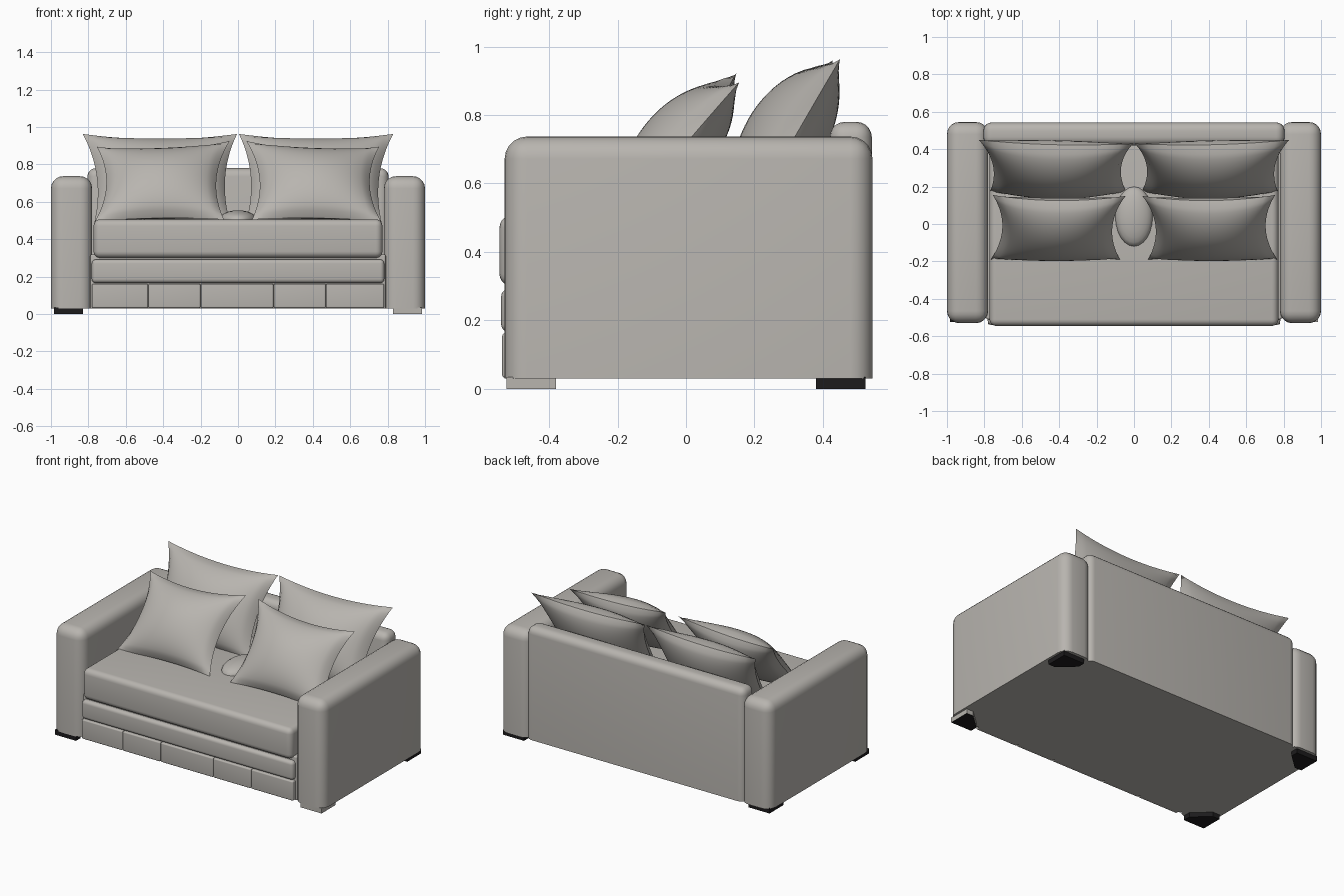
import bpy, bmesh
from mathutils import Vector

if "Cube" in bpy.data.objects:
    bpy.data.objects.remove(bpy.data.objects["Cube"], do_unlink=True)


def make_material(name, color):
    mat = bpy.data.materials.new(name)
    mat.use_nodes = True
    mat.diffuse_color = color
    bsdf = next(n for n in mat.node_tree.nodes if n.type == 'BSDF_PRINCIPLED')
    bsdf.inputs["Base Color"].default_value = color
    bsdf.inputs["Roughness"].default_value = 0.8
    return mat


fabric = make_material("warm grey fabric", (0.48, 0.46, 0.43, 1))
black = make_material("black plastic", (0.012, 0.011, 0.012, 1))


def finish(name, bm, mats, smooth=True, mirror=False):
    bmesh.ops.recalc_face_normals(bm, faces=bm.faces)
    mesh = bpy.data.meshes.new(name)
    bm.to_mesh(mesh)
    bm.free()
    for mat in mats:
        mesh.materials.append(mat)
    obj = bpy.data.objects.new(name, mesh)
    bpy.context.collection.objects.link(obj)
    if smooth:
        bpy.ops.object.select_all(action='DESELECT')
        obj.select_set(True)
        bpy.context.view_layer.objects.active = obj
        bpy.ops.object.shade_smooth_by_angle(angle=0.7)
    if mirror:
        mod = obj.modifiers.new("Mirror", 'MIRROR')
        mod.use_mirror_merge = False
    return obj


def box(name, lo, hi, radius, flat_bottom=False, mirror=False):
    """Padded block with rounded edges; the bottom rim may stay sharp."""
    lo, hi = Vector(lo), Vector(hi)
    bm = bmesh.new()
    bmesh.ops.create_cube(bm, size=1)
    for v in bm.verts:
        v.co = Vector((lo[i] + (v.co[i] + 0.5) * (hi[i] - lo[i]) for i in range(3)))
    edges = [e for e in bm.edges
             if not (flat_bottom and all(v.co.z < lo.z + 0.001 for v in e.verts))]
    bmesh.ops.bevel(bm, geom=edges, offset=radius, segments=5, profile=0.5,
                    affect='EDGES', clamp_overlap=True)
    return finish(name, bm, [fabric], mirror=mirror)


def pillow(name, corners, front, back, pinch, n=24):
    """Stuffed pillow stretched between four corners, with drawn-in edges."""
    bl, br, tr, tl = map(Vector, corners)
    normal = (br - bl).cross(tl - bl).normalized()
    bm = bmesh.new()
    for depth in (front, -back):
        rows = []
        for j in range(n + 1):
            row = []
            for i in range(n + 1):
                u, v = 2 * i / n - 1, 2 * j / n - 1
                pv = pinch * (1 if v > 0 else 0.4)
                a = (u * (1 - pinch * (1 - v * v)) + 1) / 2
                b = (v * (1 - pv * (1 - u * u)) + 1) / 2
                p = bl.lerp(br, a).lerp(tl.lerp(tr, a), b)
                puff = max(0, (1 - u * u) * (1 - v * v)) ** 0.6
                row.append(bm.verts.new(p + normal * depth * puff))
            rows.append(row)
        for j in range(n):
            for i in range(n):
                bm.faces.new((rows[j][i], rows[j][i + 1],
                              rows[j + 1][i + 1], rows[j + 1][i]))
    bmesh.ops.remove_doubles(bm, verts=bm.verts, dist=0.0001)
    return finish(name, bm, [fabric], mirror=True)


def foot(name, sx, sy, grey_sides):
    """Low corner foot with its inner corner cut off."""
    outline = [(0, 0), (0.155, 0), (0.155, 0.05), (0.05, 0.145), (0, 0.145)]
    bm = bmesh.new()
    base = bm.faces.new([bm.verts.new((sx * (0.985 - x), sy * (0.525 - y), 0))
                         for x, y in outline])
    top = bmesh.ops.extrude_face_region(bm, geom=[base])["geom"]
    for v in top:
        if isinstance(v, bmesh.types.BMVert):
            v.co.z = 0.034
    bmesh.ops.recalc_face_normals(bm, faces=bm.faces)
    for f in bm.faces:
        f.material_index = 1 if grey_sides and f.normal.z > -0.5 else 0
    return finish(name, bm, [black, fabric], smooth=False)


# Frame: arms, backrest and base
box("arms", (0.78, -0.53, 0.03), (1.0, 0.545, 0.737), 0.065, True, mirror=True)
box("backrest", (-0.805, 0.42, 0.03), (0.805, 0.543, 0.78), 0.045, True)
box("base", (-0.79, -0.51, 0.03), (0.79, 0.5, 0.32), 0.01, True)

# Seat cushion and folded mattress rail
box("seat_cushion", (-0.772, -0.545, 0.3), (0.772, 0.45, 0.506), 0.035)
box("front_rail", (-0.782, -0.54, 0.166), (0.782, -0.4, 0.292), 0.022)

# Lower front panels divided by seams
seams = [-0.782, -0.48, -0.2, 0.19, 0.47, 0.782]
for k, (x0, x1) in enumerate(zip(seams, seams[1:])):
    box(f"lower_panel_{k + 1}", (x0 + 0.001, -0.537, 0.032),
        (x1 - 0.001, -0.45, 0.162), 0.008)

# Large back pillows and smaller front pillows
pillow("back_pillows", [(0.04, 0.17, 0.48), (0.77, 0.17, 0.48),
                        (0.83, 0.45, 0.963), (0.005, 0.43, 0.963)], 0.14, 0.1, 0.12)
pillow("front_pillows", [(0.075, -0.19, 0.505), (0.765, -0.19, 0.495),
                         (0.755, 0.155, 0.895), (0.045, 0.15, 0.925)], 0.12, 0.1, 0.16)

# Bunched fabric between the pillows
bm = bmesh.new()
bmesh.ops.create_uvsphere(bm, u_segments=24, v_segments=12, radius=1)
for v in bm.verts:
    v.co = Vector((v.co.x * 0.1, v.co.y * 0.16 + 0.04, v.co.z * 0.05 + 0.505))
finish("bunched_fabric", bm, [fabric])

# Feet
for side, sx in (("left", 1), ("right", -1)):
    for end, sy in (("front", -1), ("back", 1)):
        foot(f"{end}_{side}_foot", sx, sy, (sx, sy) == (1, -1))
